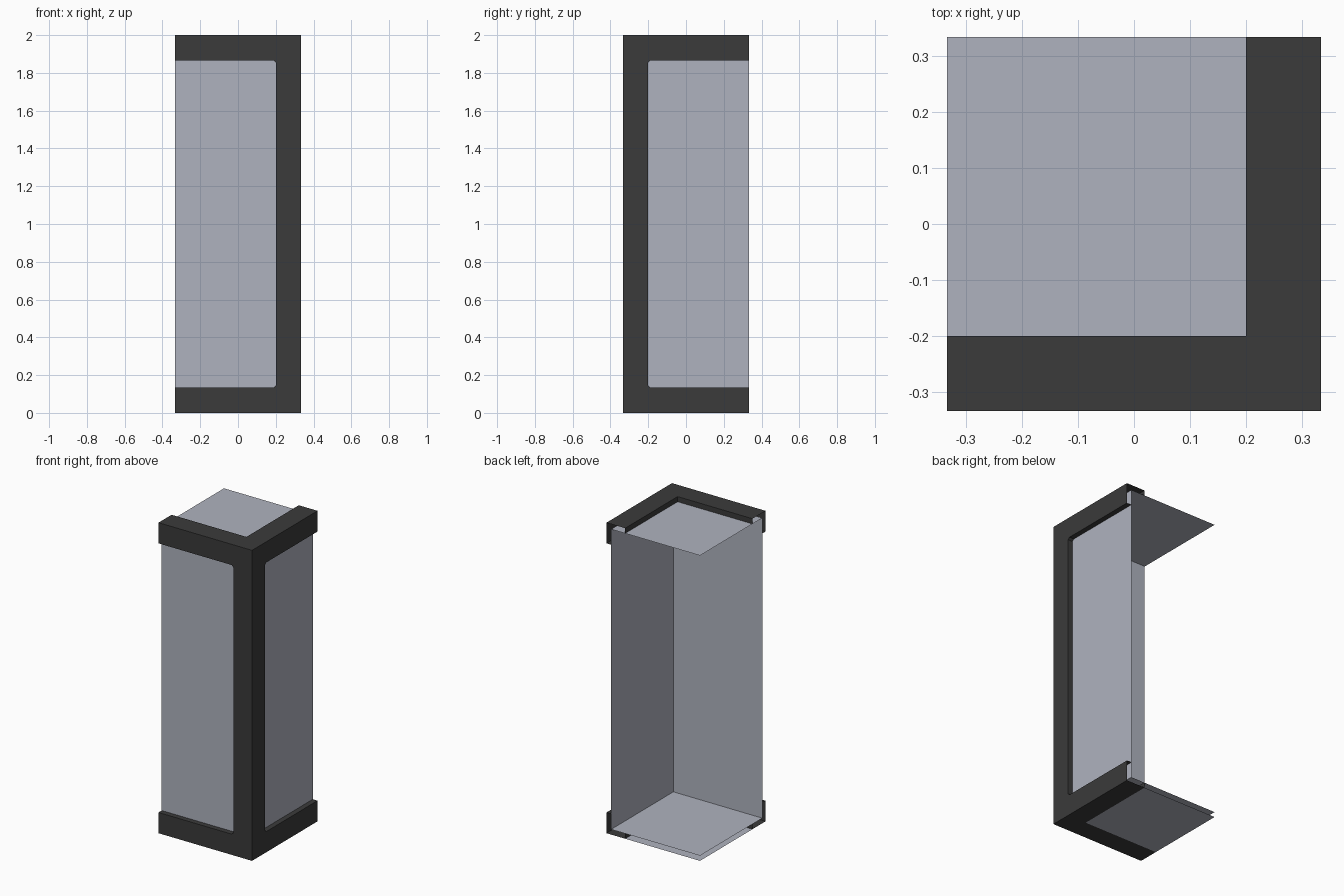
import bpy
import bmesh
from mathutils import Vector

cube = bpy.data.objects.get("Cube")
if cube:
    bpy.data.objects.remove(cube, do_unlink=True)

H = 1 / 3          # half width
TOP = 2.0          # height
BAND = 0.4 / 3     # width of the frame bands
GAP = 0.1 / 3      # depth of the panes behind the frame
CUT = 0.012        # small bevel at the inner frame corners
IN = H - BAND      # inner edge of the frame
PANE = H - GAP     # plane of the wall panes


def material(name, color):
    mat = bpy.data.materials.new(name)
    mat.use_nodes = True
    mat.diffuse_color = (*color, 1)
    bsdf = mat.node_tree.nodes["Principled BSDF"]
    bsdf.inputs["Base Color"].default_value = (*color, 1)
    bsdf.inputs["Roughness"].default_value = 0.7
    return mat


dark = material("dark_metal", (0.043, 0.043, 0.043))
pale = material("pale_glass", (0.43, 0.45, 0.52))


def across(p):
    """Reflect a point over the diagonal that swaps the front and right walls."""
    return (-p[1], -p[0], p[2])


def sheet(name, outline, mat, rim=(), depth=(0, 0, 0), flip=False):
    """Flat outline, plus a lip pushed inward along an open rim path."""
    polys = [list(outline)]
    for a, b in zip(rim, rim[1:]):
        c, d = Vector(b) + Vector(depth), Vector(a) + Vector(depth)
        polys.append([b, a, tuple(d), tuple(c)])
    bm = bmesh.new()
    for poly in polys:
        if flip:
            poly = [across(p) for p in reversed(poly)]
        bm.faces.new([bm.verts.new(p) for p in poly])
    bmesh.ops.remove_doubles(bm, verts=bm.verts, dist=0.0001)
    mesh = bpy.data.meshes.new(name)
    bm.to_mesh(mesh)
    bm.free()
    mesh.materials.append(mat)
    obj = bpy.data.objects.new(name, mesh)
    bpy.context.collection.objects.link(obj)
    return obj


# Wall frames and wall panes: the right wall reflects the front wall
rim = [(x, -H, z) for x, z in (
    (-H, TOP - BAND), (IN - CUT, TOP - BAND), (IN, TOP - BAND - CUT),
    (IN, BAND + CUT), (IN - CUT, BAND), (-H, BAND))]
outer = [(-H, -H, 0), (H, -H, 0), (H, -H, TOP), (-H, -H, TOP)]
pane = [(-H, -PANE, GAP), (PANE, -PANE, GAP),
        (PANE, -PANE, TOP - GAP), (-H, -PANE, TOP - GAP)]
for side, flip in (("front", False), ("right", True)):
    sheet(side + "_frame", outer + rim, dark, rim, (0, GAP, 0), flip)
    sheet(side + "_pane", pane, pale, flip=flip)


# L-shaped top and bottom frames
def corner_band(z):
    inner = [(IN, H, z), (IN, -IN, z), (-H, -IN, z)]
    return [(-H, -H, z), (H, -H, z), (H, H, z)] + inner, inner


outline, inner = corner_band(TOP)
sheet("top_frame", outline, dark, inner, (0, 0, -GAP))
outline, inner = corner_band(0)
sheet("bottom_frame", outline[::-1], dark, inner[::-1], (0, 0, GAP))


# Horizontal panes: roof, floor and the flush base plate
def level(edge, z):
    return [(-H, -edge, z), (edge, -edge, z), (edge, H, z), (-H, H, z)]


sheet("roof_pane", level(PANE, TOP - GAP), pale)
sheet("floor_pane", level(PANE, GAP), pale)
sheet("base_pane", level(IN, 0)[::-1], pale)
